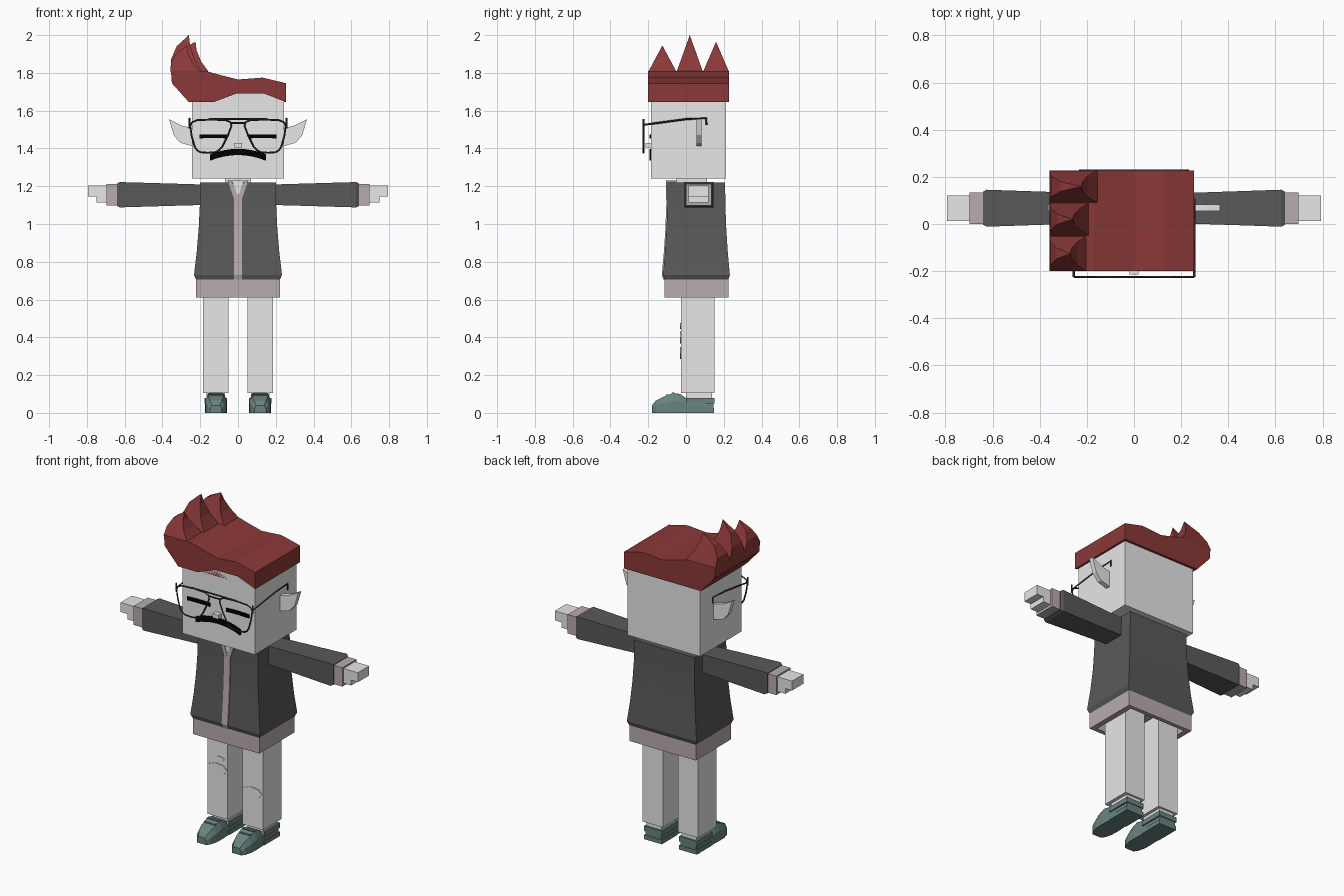
import bpy, bmesh
from math import cos, sin, pi, copysign

cube = bpy.data.objects.get("Cube")
if cube:
    bpy.data.objects.remove(cube, do_unlink=True)


def material(name, red, green, blue):
    mat = bpy.data.materials.new(name)
    mat.use_nodes = True
    mat.diffuse_color = (red, green, blue, 1)
    shader = mat.node_tree.nodes["Principled BSDF"]
    shader.inputs["Base Color"].default_value = mat.diffuse_color
    return mat


GREY = material("pale grey", .8, .8, .8)
CHARCOAL = material("charcoal", .1, .1, .1)
RED = material("dark red", .26, .04, .04)
MAUVE = material("dusty mauve", .48, .41, .42)
TEAL = material("teal", .14, .23, .21)
BLACK = material("black", 0, 0, 0)
FRAME = material("frame grey", .03, .03, .03)


def add_object(name, data, mat):
    data.materials.append(mat)
    obj = bpy.data.objects.new(name, data)
    bpy.context.collection.objects.link(obj)


def loft(name, mat, rings):
    """Join matching rings of points and cap both ends."""
    bm = bmesh.new()
    loops = [[bm.verts.new(point) for point in ring] for ring in rings]
    for lower, upper in zip(loops, loops[1:]):
        for i in range(len(lower)):
            bm.faces.new((lower[i - 1], lower[i], upper[i], upper[i - 1]))
    bm.faces.new(loops[0])
    bm.faces.new(loops[-1])
    bmesh.ops.remove_doubles(bm, verts=bm.verts, dist=.0001)
    bmesh.ops.recalc_face_normals(bm, faces=bm.faces)
    mesh = bpy.data.meshes.new(name)
    bm.to_mesh(mesh)
    bm.free()
    add_object(name, mesh, mat)


def rectangle(left, right, front, back, z):
    return [(left, front, z), (right, front, z), (right, back, z), (left, back, z)]


def box(name, mat, x, y, z, side=1):
    loft(name, mat, [rectangle(side * x[0], side * x[1], *y, height) for height in z])


def plate(name, mat, outline, front, back, side=1):
    """Extrude an outline in x and z along y."""
    loft(name, mat, [[(side * x, y, z) for x, z in outline] for y in (front, back)])


def wire(name, points, closed=False):
    curve = bpy.data.curves.new(name, "CURVE")
    curve.dimensions = "3D"
    curve.bevel_depth = .005
    curve.bevel_resolution = 0
    spline = curve.splines.new("POLY")
    spline.points.add(len(points) - 1)
    for target, point in zip(spline.points, points):
        target.co = (*point, 1)
    spline.use_cyclic_u = closed
    add_object(name, curve, FRAME)


# Head, neck and nose
FACE, HEAD_BACK, HAIRLINE = -.185, .213, 1.645
box("head", GREY, (-.243, .243), (FACE, HEAD_BACK), (1.24, 1.7))
box("neck", GREY, (-.07, .07), (-.05, .11), (1.18, 1.25))
box("nose", GREY, (-.02, .02), (FACE - .03, FACE), (1.405, 1.43))

# Hair: swept slab, arched over the forehead and straight at the back
HAIR_FRONT, HAIR_BACK = -.2, .228
crown = [(.255, 0), (.255, .1), (.13, .13), (0, .12), (-.08, .14), (-.17, .165),
         (-.355, .165), (-.35, .1), (-.26, 0)]


def hair_section(y, arch):
    fringe = [(-.13, 0), (-.01, arch), (.14, arch)]
    return [(x, y, HAIRLINE + rise) for x, rise in crown + fringe]


loft("hair", RED, [hair_section(HAIR_FRONT, .045), hair_section(FACE, .045),
                   hair_section(FACE, 0), hair_section(HAIR_BACK, 0)])


# Curved spikes that taper from a wide foot to a point
def hair_spike(name, front, back, tip_x, tip_z):
    foot_z, middle, rings = HAIRLINE + .16, (front + back) / 2, []
    for t in (0, .35, .7, 1):
        left = -.358 + (tip_x + .358) * t ** 3
        right = tip_x + .07 * (1 - t) ** 2
        reach = (back - front) / 2 * (1 - t)
        rings.append(rectangle(left, right, middle - reach, middle + reach,
                               foot_z + (tip_z - foot_z) * t))
    loft(name, RED, rings)


hair_spike("front_hair_spike", HAIR_FRONT, -.05, -.27, 1.945)
hair_spike("middle_hair_spike", -.05, .09, -.26, 2)
hair_spike("back_hair_spike", .09, HAIR_BACK, -.225, 1.965)


# Painted strips that droop towards both ends
def drooping_strip(name, centre, top, reach, thickness, droop, side=1):
    steps = [i / 4 for i in range(-4, 5)]
    upper = [(centre + reach * t, top - droop * t * t) for t in steps]
    lower = [(x, z - thickness) for x, z in reversed(upper)]
    plate(name, BLACK, upper + lower, FACE - .009, FACE, side)


drooping_strip("moustache", 0, 1.398, .148, .033, .03)

# Jacket: flares towards the hem, with the torso a little behind the centre
TORSO_Y, SHOULDER_Z, HEM_Z, WAIST_Z = .055, 1.22, .73, .705


def torso_front(half):
    return TORSO_Y - .76 * half


def torso_ring(half, z):
    return rectangle(-half, half, torso_front(half), TORSO_Y + .76 * half, z)


flare = [(.2 + .033 * t * t, SHOULDER_Z + (HEM_Z - SHOULDER_Z) * t)
         for t in (0, .25, .5, .75, 1)]
flare.append((.222, WAIST_Z))
loft("jacket_body", CHARCOAL, [torso_ring(half, z) for half, z in flare])

# Hollow waistband under the hem
band_bottom = .61
loft("waistband", MAUVE, [torso_ring(.19, WAIST_Z - .01), torso_ring(.19, band_bottom),
                          torso_ring(.222, band_bottom), torso_ring(.222, WAIST_Z)])

# Zip strip that follows the jacket front, and the shirt at the neck
zip_rings = [rectangle(-.02, .02, torso_front(half) - .006, torso_front(half) + .01, z)
             for half, z in flare[1:]]
zip_rings.insert(0, rectangle(-.02, .02, torso_front(.2) - .006, torso_front(.2), 1.16))
loft("zip_strip", MAUVE, zip_rings)
NECK_TOP = SHOULDER_Z + .01
plate("shirt_front", GREY, [(0, 1.14), (.03, NECK_TOP), (-.03, NECK_TOP)],
      torso_front(.2) - .004, -.04)


def sleeve_ring(x, radius):
    """Cross-section of an arm, slightly deeper than it is tall."""
    middle_y, middle_z, depth = .067, 1.155, radius * 1.17
    return [(x, middle_y + depth * a, middle_z + radius * b)
            for a, b in ((-1, -1), (1, -1), (1, 1), (-1, 1))]


def lens_point(angle):
    """Squared oval, wide at the brow and narrow at the cheek."""
    across = copysign(abs(cos(angle)) ** .5, cos(angle))
    rise = copysign(abs(sin(angle)) ** .5, sin(angle))
    return .15 - .01 * rise + (.095 + .03 * rise) * across, 1.465 + .088 * rise


LENS_Y, BROW_Z = -.225, 1.555
ear = [(.235, 1.505), (.3, 1.522), (.365, BROW_Z), (.34, 1.47), (.305, 1.43), (.235, 1.41)]
collar = [(0, 1.13), (.02, 1.13), (.055, NECK_TOP), (.035, NECK_TOP), (.015, 1.19)]
shoe_sections = [(-.18, .03, .04), (-.16, .045, .065), (-.12, .056, .085), (-.07, .058, .105),
                 (-.03, .056, .1), (0, .055, .078), (.145, .053, .075)]

for side, word in ((1, "left_"), (-1, "right_")):
    # Face details
    drooping_strip(word + "closed_eye", .13, 1.475, .075, .02, .002, side)
    plate(word + "ear", GREY, ear, .055, .083, side)

    # Glasses
    rim = [lens_point(2 * pi * i / 16) for i in range(16)]
    wire(word + "lens_rim", [(side * x, LENS_Y, z) for x, z in rim], closed=True)
    hinge_x, ear_y = side * .256, .108
    wire(word + "temple", [(hinge_x, LENS_Y, BROW_Z - .03), (hinge_x, 0, BROW_Z),
                           (hinge_x, ear_y, BROW_Z + .005), (hinge_x, ear_y, BROW_Z - .03)])
    wire(word + "hinge", [(hinge_x, LENS_Y, BROW_Z), (hinge_x, LENS_Y, BROW_Z - .05)])

    # Collar flap
    plate(word + "collar", MAUVE, collar, torso_front(.2) - .008, -.06, side)

    # Sleeve, cuff and hand
    for part, mat, sections in (
            ("sleeve", CHARCOAL, ((.18, .054), (.625, .067), (.64, .06))),
            ("cuff", MAUVE, ((.63, .057), (.697, .057)))):
        loft(word + part, mat, [sleeve_ring(side * x, radius) for x, radius in sections])
    wrist, palm_y, palm_z = .69, (.012, .12), 1.146
    box(word + "hand", GREY, (wrist, .793), palm_y, (palm_z, 1.203), side)
    box(word + "thumb", GREY, (wrist, .748), palm_y, (1.114, palm_z), side)

    # Leg and ankle
    leg_bottom = .105
    box(word + "leg", GREY, (.05, .186), (-.027, .15), (leg_bottom, WAIST_Z - .02), side)
    box(word + "ankle", GREY, (.068, .166), (0, .138), (.06, leg_bottom), side)

    # Shoe: sections from toe to heel, with chamfered upper edges
    shoe_x, rings = side * .117, []
    for y, half, top in shoe_sections:
        half_outline = [(half, 0), (half, top * .6), (half * .7, top)]
        mirrored = [(-x, z) for x, z in reversed(half_outline)]
        rings.append([(shoe_x + x, y, z) for x, z in half_outline + mirrored])
    loft(word + "shoe", TEAL, rings)

    # Raised heel bands and laces
    for part, half, front, back, bottom, top in (
            ("heel_band", .06, 0, .15, .05, .08), ("heel_sole", .059, 0, .148, 0, .026),
            ("front_lace", .037, -.105, -.09, .07, .098), ("back_lace", .037, -.075, -.06, .09, .109)):
        box(word + part, TEAL, (shoe_x - half, shoe_x + half), (front, back), (bottom, top))

# Bridges of the glasses
for part, reach, z in (("nose_bridge", .04, BROW_Z - .02), ("brow_bar", .15, BROW_Z)):
    wire(part, [(-reach, LENS_Y, z), (reach, LENS_Y, z)])

# Torn knee patches
for part, x, z, width in (("right_knee_tear", -.117, .398, .065),
                          ("right_small_tear", -.1, .46, .03),
                          ("left_knee_tear", .117, .316, .065)):
    corners = [2 * pi * i / 7 for i in range(7)]
    plate(part, GREY, [(x + width * cos(a), z + width / 2 * sin(a)) for a in corners], -.031, -.027)
